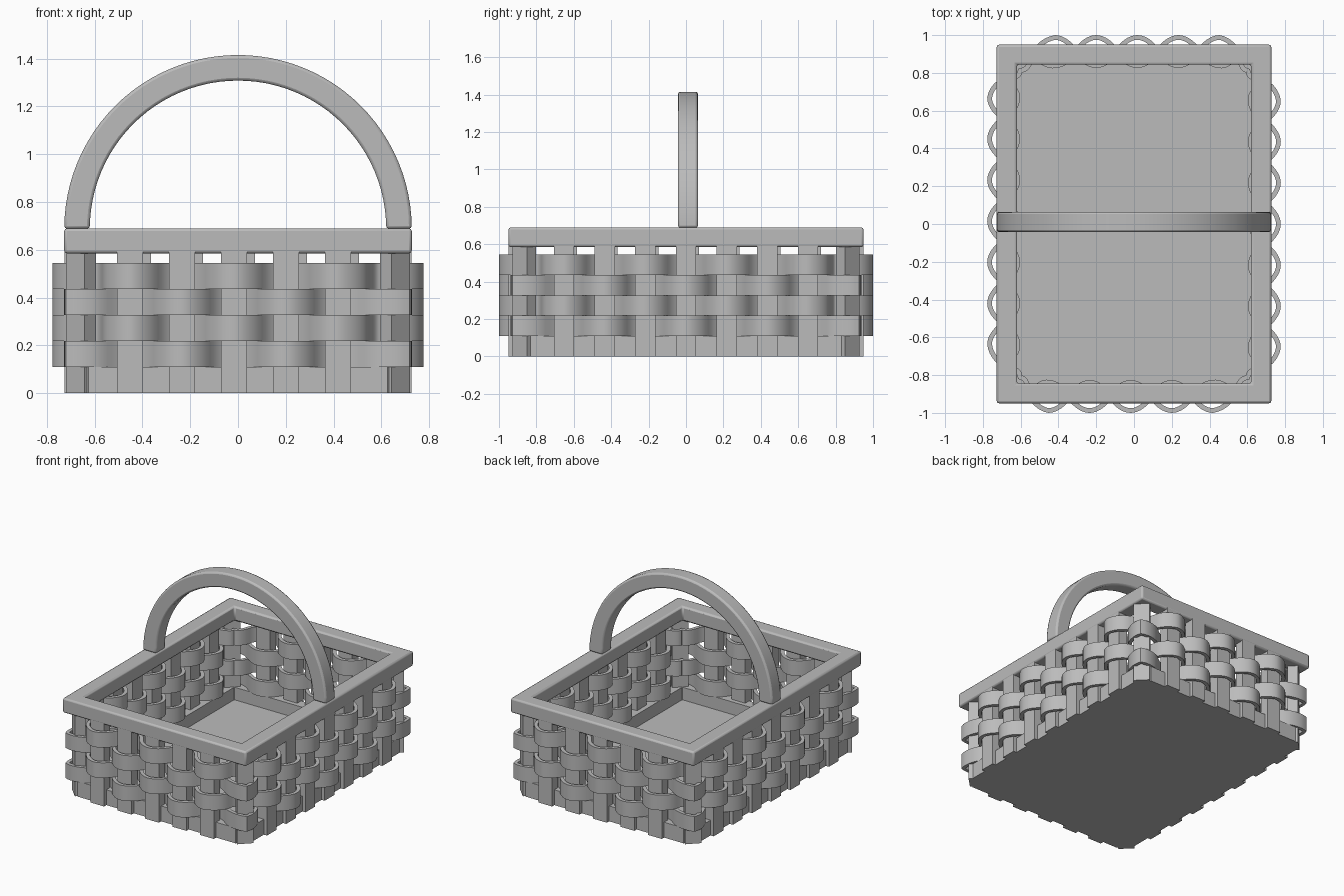
import bpy, bmesh, math
from mathutils import Vector, Matrix

cube = bpy.data.objects.get("Cube")
if cube:
    bpy.data.objects.remove(cube, do_unlink=True)

wicker = bpy.data.materials.new("plain_grey_wicker")
wicker.use_nodes = True
GREY = (0.5, 0.5, 0.5, 1)
wicker.diffuse_color = GREY
wicker.node_tree.nodes["Principled BSDF"].inputs["Base Color"].default_value = GREY

X, Y = 0.69, 0.913            # wall centre lines
STEP, STAKE_W, STAKE_T = 0.2175, 0.109, 0.07
BASE_H, ROW_H, ROWS = 0.11, 0.1085, 4
RIM_LOW, RIM_TOP = 0.585, 0.69


def finish(name, bm, bevel=0, smooth=False):
    bmesh.ops.recalc_face_normals(bm, faces=bm.faces)
    mesh = bpy.data.meshes.new(name)
    bm.to_mesh(mesh)
    bm.free()
    obj = bpy.data.objects.new(name, mesh)
    bpy.context.collection.objects.link(obj)
    mesh.materials.append(wicker)
    if bevel:
        mod = obj.modifiers.new("soft_edges", 'BEVEL')
        mod.width, mod.segments, mod.limit_method = bevel, 2, 'ANGLE'
        mod.angle_limit = math.radians(40)
    if smooth:
        bpy.ops.object.select_all(action='DESELECT')
        obj.select_set(True)
        bpy.context.view_layer.objects.active = obj
        bpy.ops.object.shade_smooth_by_angle(angle=math.radians(35))
    return obj


def sweep(name, sections, closed, **kw):
    """Skin a row of four-point sections, as a ring or with capped ends."""
    bm = bmesh.new()
    loops = [[bm.verts.new(p) for p in s] for s in sections]
    pairs = list(zip(loops, loops[1:]))
    if closed:
        pairs.append((loops[-1], loops[0]))
    else:
        bm.faces.new(loops[0])
        bm.faces.new(loops[-1])
    for a, b in pairs:
        for i in range(4):
            j = (i + 1) % 4
            bm.faces.new((a[i], a[j], b[j], b[i]))
    return finish(name, bm, **kw)


def frame(name, outer, inner, z0, z1, **kw):
    """Hollow frame between two matching outlines."""
    return sweep(name, [((*o, z0), (*o, z1), (*i, z1), (*i, z0))
                        for o, i in zip(outer, inner)], True, **kw)


def rect(x, y, cut=0):
    """Rectangle outline; cut chamfers its corners."""
    if not cut:
        return [(-x, -y), (x, -y), (x, y), (-x, y)]
    return [(x - cut, -y), (x, -y + cut), (x, y - cut), (x - cut, y),
            (-x + cut, y), (-x, y - cut), (-x, -y + cut), (-x + cut, -y)]


# Stake positions and outward directions, counter-clockwise from the front
stakes = []


def wall(count, along, normal, start):
    for k in range(count):
        offset = (k - (count - 1) / 2) * STEP
        stakes.append((Vector(start) + Vector(along) * offset, Vector(normal)))


def corner(sx, sy):
    stakes.append((Vector((sx * 0.657, sy * 0.865)), Vector((sx, sy)).normalized()))


wall(5, (1, 0), (0, -1), (-0.0175, -Y))
corner(1, -1)
wall(7, (0, 1), (1, 0), (X, 0))
corner(1, 1)
wall(5, (-1, 0), (0, 1), (0.0175, Y))
corner(-1, 1)
wall(7, (0, -1), (-1, 0), (-X, 0.015))
corner(-1, -1)

# Upright stakes
bm = bmesh.new()
stake_h = RIM_LOW + 0.01
for pos, n in stakes:
    turn = Matrix.Rotation(math.atan2(n.y, n.x), 4, 'Z')
    place = Matrix.Translation((pos.x, pos.y, stake_h / 2))
    size = Matrix.Diagonal((STAKE_T, STAKE_W, stake_h, 1))
    bmesh.ops.create_cube(bm, size=1, matrix=place @ turn @ size)
finish("upright_stakes", bm)

# Woven bands passing alternately outside and inside the stakes
SPAN, SWING, HALF = 14, 0.0745, 0.0125
for row in range(ROWS):
    phase = -1 if row % 2 == 0 else 1
    centre, normals = [], []
    for i, (pos, n) in enumerate(stakes):
        nxt, nn = stakes[(i + 1) % len(stakes)]
        side = phase * (-1) ** i
        for s in range(SPAN):
            t = s / SPAN
            c = math.cos(math.pi * t)
            wave = side * math.copysign(abs(c) ** 0.8, c)
            out = n.lerp(nn, t).normalized()
            centre.append(pos.lerp(nxt, t) + out * wave * SWING)
    z0 = BASE_H + row * ROW_H
    z1 = z0 + ROW_H
    sections = []
    for i, p in enumerate(centre):
        d = (centre[(i + 1) % len(centre)] - centre[i - 1]).normalized()
        o = Vector((d.y, -d.x)) * HALF
        sections.append(((*(p + o), z0), (*(p + o), z1),
                         (*(p - o), z1), (*(p - o), z0)))
    sweep(f"woven_band_{row + 1}", sections, True, smooth=True)

# Base frame and floor panel
frame("base_frame", rect(0.7, 0.922, 0.075), rect(0.622, 0.846, 0.002), 0, BASE_H)
bm = bmesh.new()
bmesh.ops.create_cube(bm, size=1, matrix=Matrix.Translation((0, 0, 0.01))
                      @ Matrix.Diagonal((1.28, 1.73, 0.02, 1)))
finish("floor_panel", bm)

# Top rim
frame("top_rim", rect(0.727, 0.949), rect(0.62, 0.844), RIM_LOW, RIM_TOP,
      bevel=0.012, smooth=True)

# Arched handle
arch = []
for i in range(49):
    a = math.pi * i / 48
    arch.append([(r * math.cos(a), y, RIM_TOP - 0.002 + r * math.sin(a))
                 for r, y in ((0.727, -0.043), (0.727, 0.064),
                              (0.62, 0.064), (0.62, -0.043))])
sweep("arched_handle", arch, False, bevel=0.012, smooth=True)
